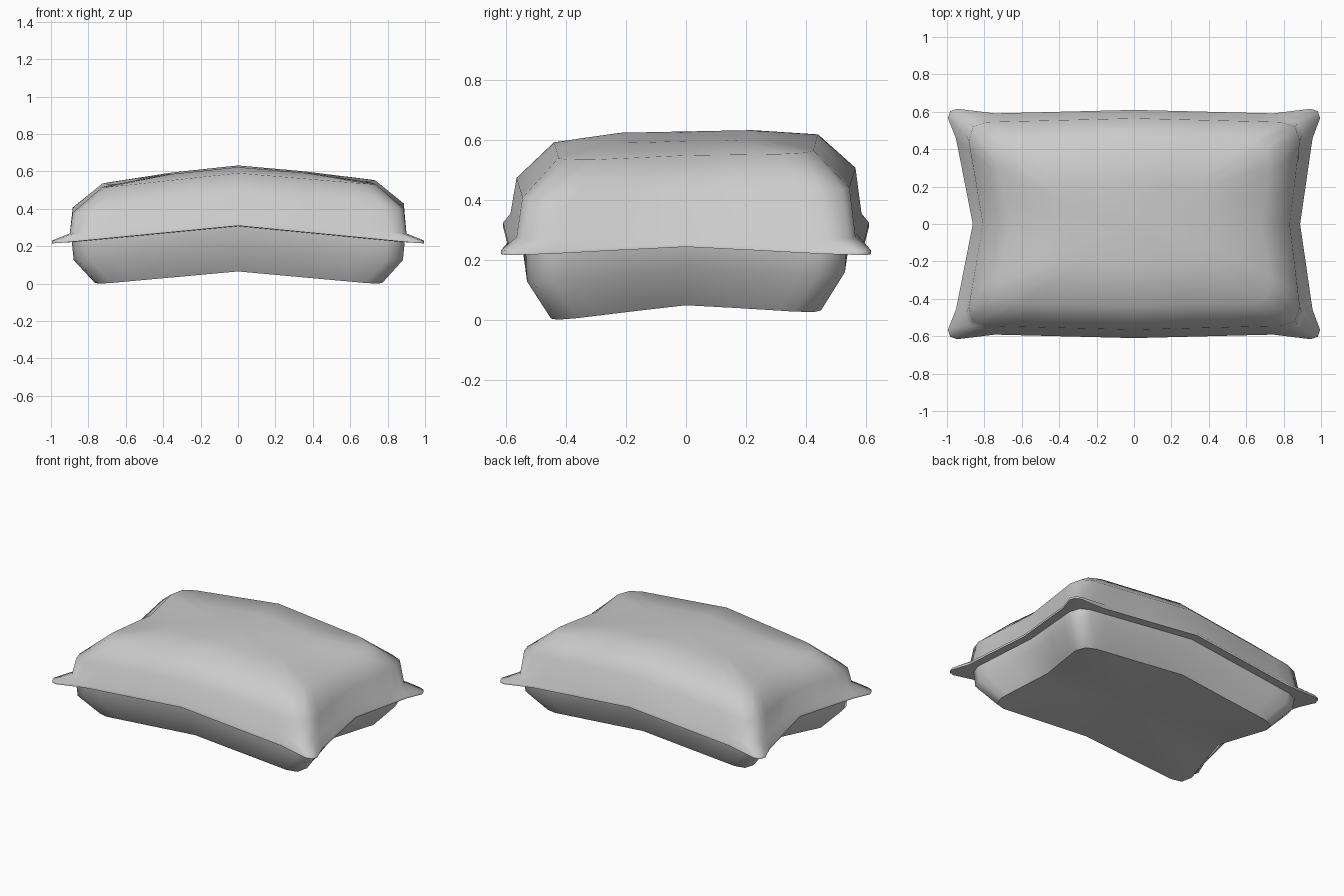
import bpy, bmesh

if "Cube" in bpy.data.objects:
    bpy.data.objects.remove(bpy.data.objects["Cube"])

def arch(x, y, lift):
    """Height of the lengthwise bend, plus a lift in the middle of each end."""
    u = min(abs(x) / 0.88, 1.1)
    return 0.085 * (1 - u) + lift * u * max(0, 1 - abs(y) / 0.5)

def outline(cx, xm, cy, ym, c, flare=0.0):
    """Pinched rectangle: corner x, end-middle x, corner y, side-middle y, corner cut."""
    lerp = lambda a, b, t: a + (b - a) * t
    f, g = flare, flare * 0.4
    q = [(xm, 0)]
    q += [(lerp(xm, cx + f * 0.6, t), (cy - c) * t) for t in (0.45, 0.85)]
    q += [(cx + f, cy - c + g), (cx - c * 0.25 + f, cy - c * 0.25 + g), (cx - c + f, cy + g)]
    q += [(lerp(0, cx - c, t), lerp(ym, cy, t)) for t in (0.85, 0.45)]
    q += [(0, ym)]
    left = [(-x, y) for x, y in reversed(q[:-1])]
    half = q + left
    return half + [(x, -y) for x, y in reversed(half[1:-1])]

def loft(name, sections, sharp):
    bm = bmesh.new()
    rings = []
    for cx, xm, cy, ym, c, flare, z, lift, tilt in sections:
        ring = []
        for x, y in outline(cx, xm, cy, ym, c, flare):
            # slight hand-made skew: one end less pinched, one side a little higher
            skew = 0.015 * abs(x) * max(0, 1 - abs(y) / 0.5)
            h = z + arch(x, y, lift) + tilt * y + tilt * 0.4 * x * (z > 0.3)
            ring.append(bm.verts.new((x + skew, y, h)))
        rings.append(ring)
    n = len(rings[0])
    for a, b in zip(rings, rings[1:]):
        for i in range(n):
            j = (i + 1) % n
            bm.faces.new((a[i], a[j], b[j], b[i]))
    # close bottom and top with centre fans
    for ring, h in ((rings[0], sections[0][6]), (rings[-1], sections[-1][6])):
        mid = bm.verts.new((0, 0, h + arch(0, 0, 0)))
        for i in range(n):
            bm.faces.new((mid, ring[i], ring[(i + 1) % n]))
    bmesh.ops.recalc_face_normals(bm, faces=bm.faces)
    # stand on the ground
    low = min(v.co.z for v in bm.verts)
    for v in bm.verts:
        v.co.z -= low
    for f in bm.faces:
        f.smooth = True
    # crisp creases at the base rim and the seam
    for k in sharp:
        for i in range(n):
            bm.edges.get((rings[k][i], rings[k][(i + 1) % n])).smooth = False
    me = bpy.data.meshes.new(name)
    bm.to_mesh(me)
    bm.free()
    ob = bpy.data.objects.new(name, me)
    bpy.context.collection.objects.link(ob)
    return ob

# columns: corner x, end x, corner y, side y, corner cut, flare, height, end lift, tilt
loft("pillow_pack", [
    (0.77, 0.69, 0.450, 0.465, 0.09, 0, 0.0, 0.045, 0.03),    # base rim
    (0.88, 0.80, 0.530, 0.540, 0.09, 0, 0.14, 0.04, 0.03),    # lower belly
    (0.89, 0.82, 0.535, 0.555, 0.09, 0, 0.228, 0.02, 0),      # under the seam
    (0.925, 0.875, 0.588, 0.61, 0.05, 0.07, 0.230, 0.018, 0),  # seam flange
    (0.925, 0.875, 0.588, 0.61, 0.05, 0.07, 0.244, 0.018, 0),
    (0.90, 0.845, 0.565, 0.585, 0.09, 0, 0.275, 0.01, 0),     # upper side
    (0.885, 0.82, 0.545, 0.565, 0.10, 0, 0.41, 0.0, 0.03),    # shoulder
    (0.73, 0.67, 0.425, 0.44, 0.11, 0, 0.525, 0.0, 0.03),     # top edge
    (0.38, 0.36, 0.21, 0.22, 0.08, 0, 0.548, 0.0, 0.02),      # crown
], sharp=(0, 2, 3))
